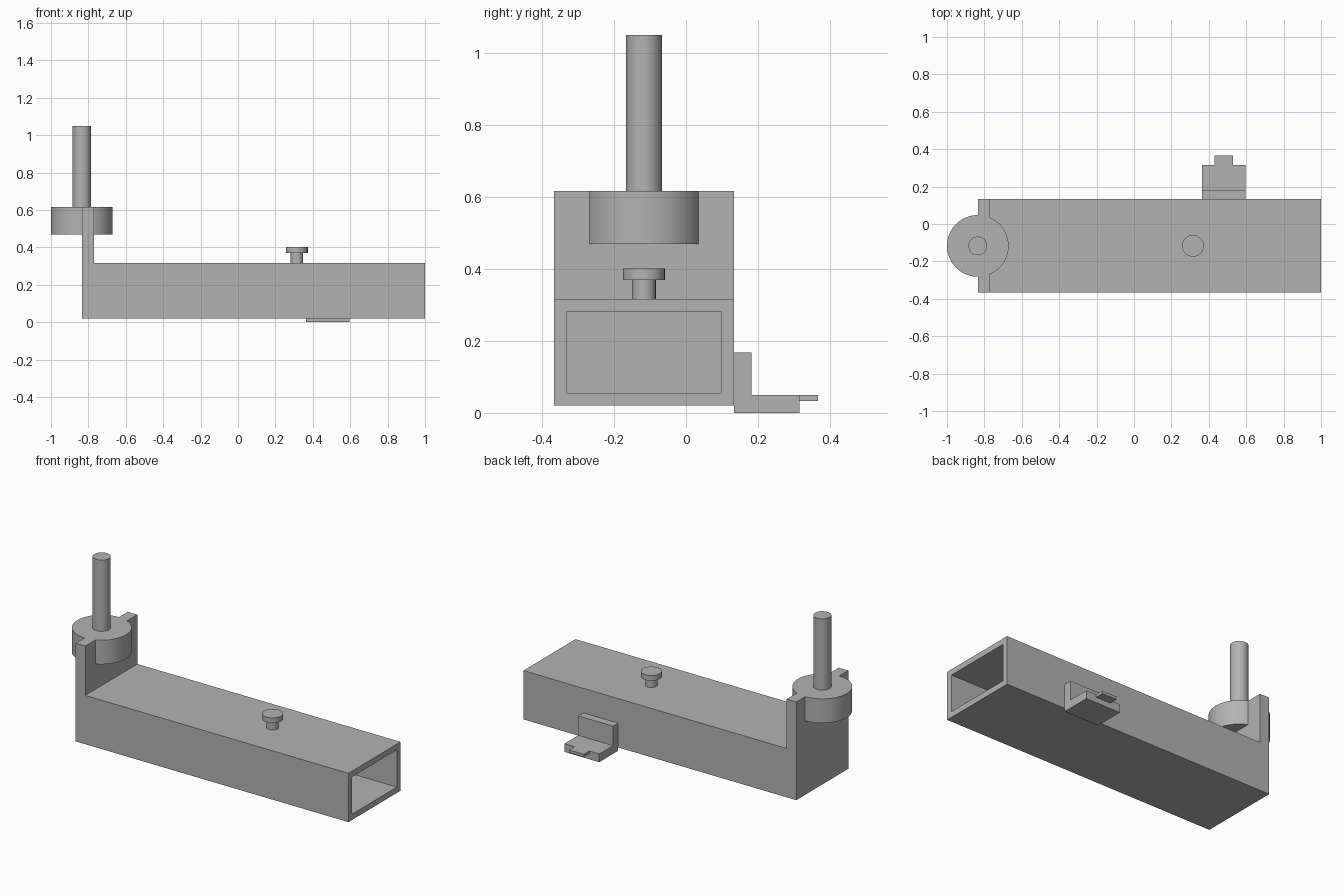
import bpy
import bmesh
import math
from mathutils import Matrix, Vector

cube = bpy.data.objects.get("Cube")
if cube:
    bpy.data.objects.remove(cube, do_unlink=True)

# Single plain grey material
grey = bpy.data.materials.new("plain_grey")
grey.use_nodes = True
colour = (0.45, 0.45, 0.45, 1)
grey.diffuse_color = colour
grey.node_tree.nodes["Principled BSDF"].inputs["Base Color"].default_value = colour


def finish(name, bm):
    bmesh.ops.recalc_face_normals(bm, faces=bm.faces)
    mesh = bpy.data.meshes.new(name)
    bm.to_mesh(mesh)
    bm.free()
    mesh.materials.append(grey)
    obj = bpy.data.objects.new(name, mesh)
    bpy.context.collection.objects.link(obj)
    return obj


def extrude_profile(points, vector):
    """Solid made by sweeping a closed outline along a vector."""
    bm = bmesh.new()
    face = bm.faces.new([bm.verts.new(p) for p in points])
    moved = bmesh.ops.extrude_face_region(bm, geom=[face], use_keep_orig=True)
    verts = [g for g in moved["geom"] if isinstance(g, bmesh.types.BMVert)]
    bmesh.ops.translate(bm, verts=verts, vec=vector)
    bmesh.ops.recalc_face_normals(bm, faces=bm.faces)
    return bm


def cylinder(name, x, y, radius, z0, z1):
    bm = bmesh.new()
    bmesh.ops.create_cone(bm, cap_ends=True, segments=48, radius1=radius,
                          radius2=radius, depth=z1 - z0,
                          matrix=Matrix.Translation((x, y, (z0 + z1) / 2)))
    obj = finish(name, bm)
    bpy.ops.object.select_all(action="DESELECT")
    obj.select_set(True)
    bpy.context.view_layer.objects.active = obj
    bpy.ops.object.shade_smooth_by_angle(angle=math.radians(30))
    return obj


# Hollow arm with an upright end plate, open at the far end
FRONT, BACK = -0.367, 0.133
END, PLATE, TIP = -0.835, -0.77, 1.0
BOTTOM, ARM_TOP, PLATE_TOP = 0.02, 0.317, 0.617
outline = [(END, BOTTOM), (TIP, BOTTOM), (TIP, ARM_TOP),
           (PLATE, ARM_TOP), (PLATE, PLATE_TOP), (END, PLATE_TOP)]
arm = extrude_profile([(x, FRONT, z) for x, z in outline], (0, BACK - FRONT, 0))
mouth = max(arm.faces, key=lambda f: f.calc_center_median().x)
bmesh.ops.inset_individual(arm, faces=[mouth], thickness=0.05)
pocket = bmesh.ops.extrude_discrete_faces(arm, faces=[mouth])["faces"][0]
bmesh.ops.translate(arm, verts=pocket.verts, vec=Vector((PLATE - TIP, 0, 0)))
finish("hollow_arm", arm)

# Round boss and post on the end plate
MID = (FRONT + BACK) / 2
cylinder("round_boss", END, MID, 0.165, 0.47, PLATE_TOP)
cylinder("post", END, MID, 0.05, PLATE_TOP - 0.01, 1.05)

# Knob on top of the arm
cylinder("knob_stem", 0.315, MID, 0.033, ARM_TOP - 0.01, 0.37)
cylinder("knob_head", 0.315, MID, 0.058, 0.37, 0.402)

# L-shaped side bracket with a small tab
bracket = [(BACK, 0), (0.315, 0), (0.315, 0.05), (0.182, 0.05),
           (0.182, 0.168), (BACK, 0.168)]
finish("side_bracket", extrude_profile([(0.363, y, z) for y, z in bracket], (0.234, 0, 0)))
tab = [(0.315, 0.033), (0.367, 0.033), (0.367, 0.05), (0.315, 0.05)]
finish("bracket_tab", extrude_profile([(0.43, y, z) for y, z in tab], (0.1, 0, 0)))
